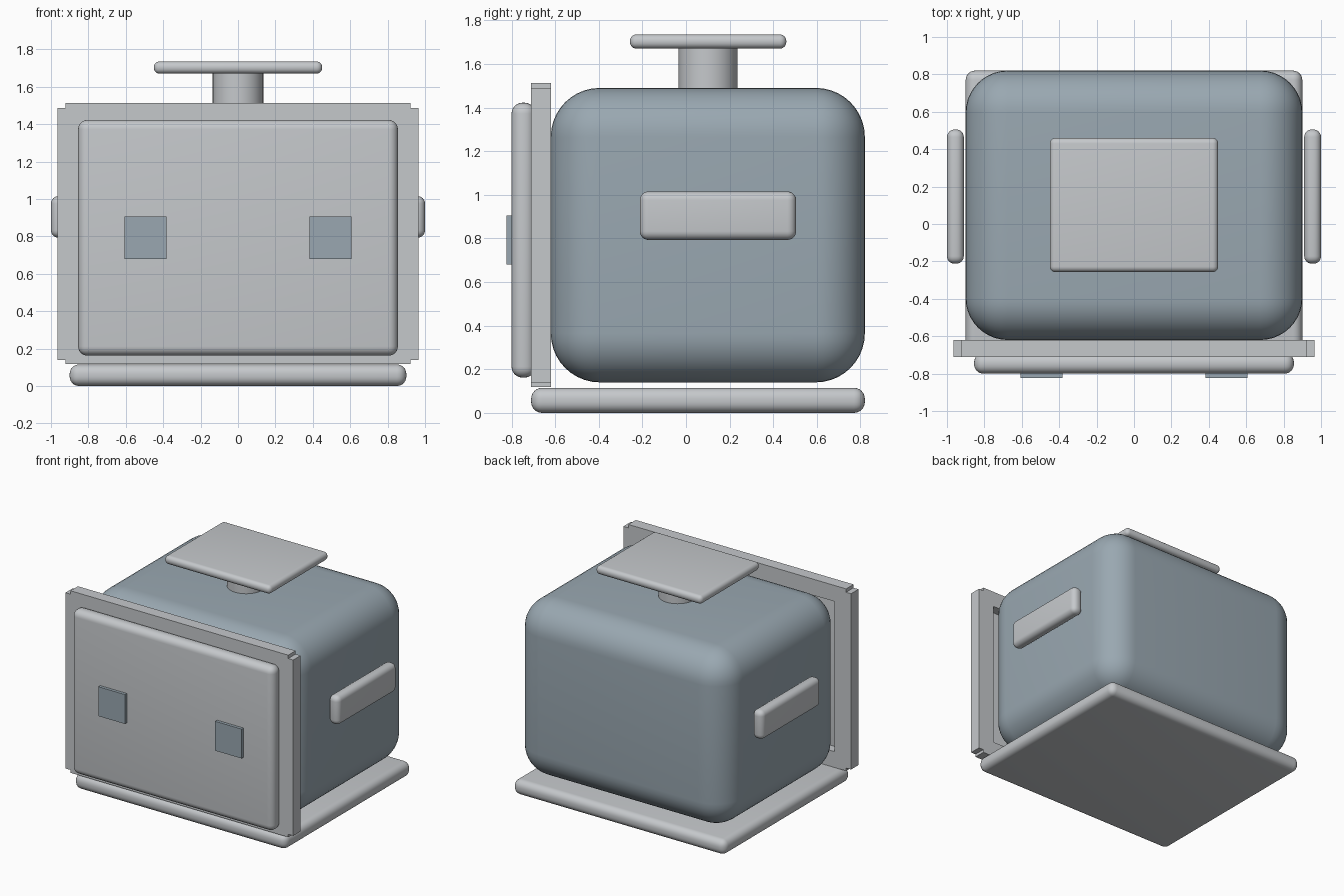
import bpy
import math

cube = bpy.data.objects.get("Cube")
if cube:
    bpy.data.objects.remove(cube, do_unlink=True)


def make_material(name, rgb):
    mat = bpy.data.materials.new(name)
    mat.use_nodes = True
    mat.diffuse_color = (*rgb, 1)
    mat.node_tree.nodes["Principled BSDF"].inputs["Base Color"].default_value = (*rgb, 1)
    return mat


GREY = make_material("light grey", (0.56, 0.58, 0.60))
BLUE = make_material("blue grey", (0.32, 0.39, 0.44))


def box(name, x, y, z, mat, radius=0, segments=6):
    """Box from (low, high) ranges, with optional rounded edges."""
    spans = (x, y, z)
    bpy.ops.mesh.primitive_cube_add(size=1, location=[(a + b) / 2 for a, b in spans])
    ob = bpy.context.object
    ob.name = name
    ob.scale = [b - a for a, b in spans]
    bpy.ops.object.transform_apply(location=False, rotation=False, scale=True)
    ob.data.materials.append(mat)
    if radius:
        bevel = ob.modifiers.new("rounded edges", "BEVEL")
        bevel.width = radius
        bevel.segments = segments
        bpy.ops.object.modifier_apply(modifier=bevel.name)
        bpy.ops.object.shade_smooth_by_angle(angle=math.radians(30))
    return ob


# Base and rounded body
box("base", (-0.9, 0.9), (-0.71, 0.82), (0, 0.115), GREY, 0.05)
box("body", (-0.9, 0.9), (-0.62, 0.82), (0.14, 1.49), BLUE, 0.225, 10)

# Front frame: two posts and two rails whose ends leave stepped corners
FRAME_Y = (-0.71, -0.62)
for side, s in (("left", 1), ("right", -1)):
    box(f"frame_post_{side}", sorted((s * 0.825, s * 0.965)), FRAME_Y, (0.14, 1.487), GREY)
box("frame_rail_top", (-0.923, 0.923), FRAME_Y, (1.39, 1.513), GREY)
box("frame_rail_bottom", (-0.923, 0.923), FRAME_Y, (0.118, 0.24), GREY)

# Front panel
box("front_panel", (-0.855, 0.855), (-0.80, -0.69), (0.162, 1.422), GREY, 0.05)

# Eyes and side handles, one of each per side
for side, s in (("left", 1), ("right", -1)):
    box(f"eye_{side}", sorted((s * 0.383, s * 0.608)), (-0.823, -0.79), (0.68, 0.905), BLUE)
    box(f"handle_{side}", sorted((s * 0.91, s)), (-0.212, 0.505), (0.793, 1.015), GREY, 0.04)

# Stem and top plate
bpy.ops.mesh.primitive_cylinder_add(vertices=32, radius=0.135, depth=0.22, location=(0, 0.1, 1.58))
stem = bpy.context.object
stem.name = "stem"
stem.data.materials.append(GREY)
bpy.ops.object.shade_smooth_by_angle(angle=math.radians(30))
box("top_plate", (-0.45, 0.45), (-0.257, 0.46), (1.67, 1.735), GREY, 0.03)
